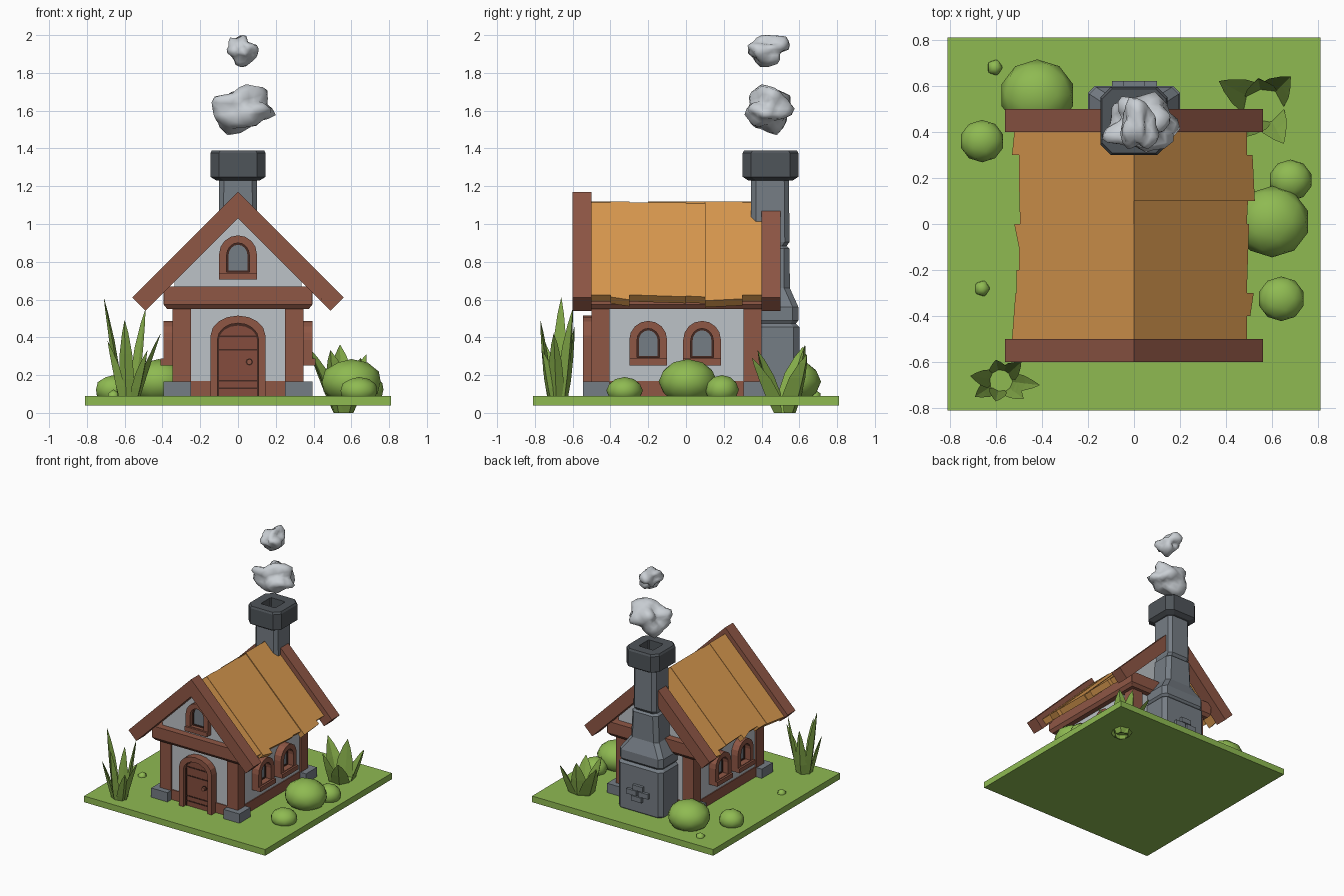
import bpy, bmesh, math
from mathutils import Vector, noise

if "Cube" in bpy.data.objects:
    bpy.data.objects.remove(bpy.data.objects["Cube"], do_unlink=True)


def material(name, *srgb):
    col = [((c + 0.055) / 1.055) ** 2.4 for c in srgb] + [1]
    m = bpy.data.materials.new(name)
    m.use_nodes = True
    m.diffuse_color = col
    m.node_tree.nodes["Principled BSDF"].inputs["Base Color"].default_value = col
    return m


WALL = material("pale plaster", 0.74, 0.76, 0.78)
WOOD = material("red brown wood", 0.56, 0.34, 0.27)
DOOR = material("door wood", 0.52, 0.30, 0.24)
DARK = material("dark seam", 0.27, 0.16, 0.13)
ROOF = material("orange planks", 0.85, 0.60, 0.31)
STONE = material("slate stone", 0.46, 0.49, 0.52)
SOOT = material("sooty stone", 0.31, 0.33, 0.35)
SMOKE = material("smoke grey", 0.79, 0.81, 0.83)
GRASS = material("grass green", 0.56, 0.73, 0.32)
LEAF = material("leaf green", 0.51, 0.66, 0.28)


def finish(name, bm, mat, turn=0):
    bmesh.ops.recalc_face_normals(bm, faces=bm.faces)
    mesh = bpy.data.meshes.new(name)
    bm.to_mesh(mesh)
    bm.free()
    mesh.materials.append(mat)
    ob = bpy.data.objects.new(name, mesh)
    ob.rotation_euler.z = math.radians(turn)
    bpy.context.collection.objects.link(ob)
    return ob


def skin(bm, loops, wrap=False):
    """Bridge closed loops of points; cap the ends or join last to first."""
    rings = [[bm.verts.new(p) for p in lp] for lp in loops]
    pairs = list(zip(rings, rings[1:] + rings[:1]))
    for a, b in pairs if wrap else pairs[:-1]:
        for i in range(len(a)):
            j = (i + 1) % len(a)
            bm.faces.new((a[i], a[j], b[j], b[i]))
    if not wrap:
        bm.faces.new(rings[0])
        bm.faces.new(rings[-1])


def loft(name, loops, mat, wrap=False, turn=0):
    bm = bmesh.new()
    skin(bm, loops, wrap)
    return finish(name, bm, mat, turn)


def prism(name, pts, y0, y1, mat, turn=0):
    return loft(name, [[(x, y, z) for x, z in pts] for y in (y0, y1)], mat, turn=turn)


def box(name, x0, x1, y0, y1, z0, z1, mat, turn=0):
    return prism(name, [(x0, z0), (x1, z0), (x1, z1), (x0, z1)], y0, y1, mat, turn)


def arch(w, z0, spring, top, n=8):
    arc = [(w * math.cos(math.pi * i / n), spring + (top - spring) * math.sin(math.pi * i / n))
           for i in range(n + 1)]
    return [(w, z0)] + arc + [(-w, z0)]


def arch_frame(name, outer, inner, u, back, front, turn=0):
    loops = [[(u + x, -d, z) for x, z in pts]
             for pts, d in ((outer, back), (outer, front), (inner, front), (inner, back))]
    loft(name, loops, WOOD, wrap=True, turn=turn)


# Ground and house body
box("ground", -0.81, 0.81, -0.81, 0.81, 0.04, 0.09, GRASS)
prism("walls", [(-0.335, 0.08), (0.335, 0.08), (0.335, 0.7), (0, 1.035), (-0.335, 0.7)],
      -0.485, 0.385, WALL)
box("baseboard", -0.342, 0.342, -0.492, 0.392, 0.08, 0.17, WOOD)


def rect(hx, y0, y1, z, c):
    """Rectangle with cut corners at height z."""
    return [(hx, y0 + c, z), (hx, y1 - c, z), (hx - c, y1, z), (-hx + c, y1, z),
            (-hx, y1 - c, z), (-hx, y0 + c, z), (-hx + c, y0, z), (hx - c, y0, z)]


loft("wall_plate", [rect(0.375, -0.52, 0.425, 0.55, 0.002), rect(0.395, -0.54, 0.445, 0.575, 0.002),
                    rect(0.395, -0.54, 0.445, 0.668, 0.002)], WOOD)

# Corner posts on foundation stones
for side, sx in (("left", 1), ("right", -1)):
    for end, y, sy in (("front", -0.5, 1), ("back", 0.4, -1)):
        xs = sorted((sx * 0.25, sx * 0.348))
        ys = sorted((y, y + sy * 0.095))
        box(f"{end}_{side}_post", *xs, *ys, 0.09, 0.56, WOOD)
        xs = sorted((sx * 0.25, sx * 0.395))
        ys = sorted((y - sy * 0.045, y + sy * 0.095))
        box(f"{end}_{side}_foundation_stone", *xs, *ys, 0.06, 0.165, STONE)

# Gable beams
chevron = [(0, 1.17), (0.56, 0.61), (0.49, 0.54), (0, 1.03), (-0.49, 0.54), (-0.56, 0.61)]
prism("front_gable_beam", chevron, -0.6, -0.5, WOOD)
prism("back_gable_beam", chevron, 0.4, 0.5, WOOD)

# Roof planks: start y, end y, reach at each end, lift
planks = {
    1: [(-0.5, -0.4, 0.49, 0.49, 0), (-0.4, -0.3, 0.505, 0.52, 0.004), (-0.3, 0, 0.49, 0.5, 0),
        (0, 0.1, 0.49, 0.495, -0.006), (0.1, 0.3, 0.525, 0.515, 0.004), (0.3, 0.4, 0.49, 0.49, 0)],
    -1: [(-0.5, -0.3, 0.53, 0.515, 0.004), (-0.3, -0.2, 0.51, 0.51, 0), (-0.2, -0.1, 0.5, 0.5, 0.004),
         (-0.1, 0, 0.5, 0.52, 0.004), (0, 0.2, 0.495, 0.5, 0.004), (0.2, 0.3, 0.5, 0.5, 0),
         (0.3, 0.4, 0.53, 0.52, 0.004)]}
for s, rows in planks.items():
    for k, (y0, y1, e0, e1, lift) in enumerate(rows):
        top = 1.115 + lift
        loops = [[(0, y, top), (s * e, y, top - e), (s * (e - 0.035), y, top - e - 0.035),
                  (0, y, top - 0.07)] for y, e in ((y0, e0), (y1, e1))]
        loft(f"roof_plank_{'left' if s > 0 else 'right'}_{k + 1}", loops, ROOF)


# Windows
def window(name, u, z, wall, front, turn=0):
    arch_frame(name + "_frame", arch(0.1, z, z + 0.135, z + 0.235),
               arch(0.06, z + 0.04, z + 0.13, z + 0.195), u, wall - 0.02, front, turn)
    pane = [(u + x, h) for x, h in arch(0.065, z + 0.035, z + 0.13, z + 0.2)]
    prism(name + "_pane", pane, -wall - 0.006, -wall + 0.01, STONE, turn)
    rim = arch(0.062, z + 0.038, z + 0.13, z + 0.197)
    slot = arch(0.05, z + 0.05, z + 0.13, z + 0.185)
    loops = [[(u + x, -d, h) for x, h in p] for p, d in
             ((rim, wall), (rim, wall + 0.012), (slot, wall + 0.012), (slot, wall))]
    loft(name + "_inner_rim", loops, DARK, wrap=True, turn=turn)
    box(name + "_sill", u - 0.1, u + 0.1, -front - 0.015, -wall, z, z + 0.035, WOOD, turn)


window("attic_window", 0, 0.705, 0.485, 0.525)
for side, s in (("left", 1), ("right", -1)):
    for label, y in (("front", -0.2), ("back", 0.085)):
        window(f"{side}_{label}_window", s * y, 0.252, 0.335, 0.395, 90 * s)

# Door with plank seams and knob
arch_frame("door_frame", arch(0.145, 0.05, 0.41, 0.515), arch(0.108, 0.08, 0.39, 0.475), 0, 0.47, 0.545)
prism("door", arch(0.112, 0.08, 0.39, 0.48), -0.51, -0.48, DOOR)
rim, slot = arch(0.11, 0.07, 0.39, 0.478), arch(0.1, 0.08, 0.39, 0.462)
loft("door_gap", [[(x, -d, z) for x, z in p] for p, d in
                  ((rim, 0.5), (rim, 0.514), (slot, 0.514), (slot, 0.5))], DARK, wrap=True)
for k, z in enumerate((0.13, 0.17, 0.335, 0.405)):
    box(f"door_seam_{k + 1}", -0.104, 0.104, -0.514, -0.506, z - 0.004, z + 0.004, DARK)
for name, r, y, mat in (("knob_plate", 0.02, -0.516, DARK), ("door_knob", 0.015, -0.535, WOOD)):
    ring = [(0.06 + r * math.cos(i * math.pi / 4), 0.27 + r * math.sin(i * math.pi / 4)) for i in range(8)]
    prism(name, ring, y, -0.505, mat)

# Chimney, with a hollow cap
loft("chimney_base", [rect(0.185, 0.36, 0.585, 0.07, 0.03), rect(0.2, 0.36, 0.6, 0.1, 0.03),
                      rect(0.2, 0.36, 0.6, 0.455, 0.03), rect(0.18, 0.36, 0.58, 0.475, 0.03)], STONE)
loft("chimney_shoulder", [rect(0.18, 0.36, 0.58, 0.47, 0.03), rect(0.195, 0.36, 0.595, 0.49, 0.03),
                          rect(0.195, 0.36, 0.595, 0.56, 0.03), rect(0.125, 0.345, 0.55, 0.66, 0.03),
                          rect(0.115, 0.345, 0.548, 0.87, 0.03), rect(0.095, 0.345, 0.53, 0.885, 0.025)], STONE)
loft("chimney_neck", [rect(0.095, 0.345, 0.53, 0.88, 0.025), rect(0.102, 0.345, 0.548, 0.905, 0.025),
                      rect(0.1, 0.345, 0.545, 1.24, 0.025)], STONE)
loft("chimney_cap", [rect(0.115, 0.33, 0.565, 1.23, 0.04), rect(0.146, 0.3, 0.595, 1.25, 0.045),
                     rect(0.146, 0.3, 0.595, 1.375, 0.045), rect(0.138, 0.308, 0.587, 1.39, 0.045),
                     rect(0.065, 0.383, 0.512, 1.39, 0.008), rect(0.065, 0.383, 0.512, 1.27, 0.008)], SOOT)
for k, (x, z) in enumerate(((0, 0.295), (-0.05, 0.25), (0.055, 0.25), (0.01, 0.205))):
    box(f"chimney_brick_{k + 1}", x - 0.045, x + 0.045, 0.59, 0.622, z - 0.02, z + 0.02, STONE)


# Rounded bushes and smoke puffs
def ball(name, lo, hi, sub, mat, lumps=0):
    bm = bmesh.new()
    bmesh.ops.create_icosphere(bm, subdivisions=sub, radius=1)
    for v in bm.verts:
        v.co *= 1 + lumps * noise.noise(v.co * 1.4 + Vector(lo) * 7)
    for a in range(3):
        low = min(v.co[a] for v in bm.verts)
        span = max(v.co[a] for v in bm.verts) - low
        for v in bm.verts:
            v.co[a] = lo[a] + (v.co[a] - low) / span * (hi[a] - lo[a])
    for f in bm.faces:
        f.smooth = True
    finish(name, bm, mat)


bushes = [(0.6, 0.01, 0.155, 0.285), (0.68, 0.19, 0.09, 0.2), (0.64, -0.325, 0.097, 0.19),
          (-0.42, 0.56, 0.155, 0.285), (-0.66, 0.36, 0.092, 0.2),
          (-0.605, 0.68, 0.033, 0.125), (-0.66, -0.28, 0.033, 0.125)]
for k, (x, y, r, top) in enumerate(bushes):
    ball(f"bush_{k + 1}", (x - r, y - r, 0.045), (x + r, y + r, top), 2 if r > 0.05 else 1, GRASS)
ball("large_smoke_puff", (-0.14, 0.31, 1.47), (0.2, 0.575, 1.74), 3, SMOKE, 0.6)
ball("small_smoke_puff", (-0.06, 0.325, 1.83), (0.11, 0.55, 2.0), 3, SMOKE, 0.6)


# Leafy plants: each leaf is a folded blade bending outward to its tip
def plant(name, x, y, z, width, tips):
    bm = bmesh.new()
    for dx, dy, height in tips:
        out = Vector((dx, dy, 0)).normalized()
        side = Vector((-out.y, out.x, 0))
        reach = math.hypot(dx, dy)
        loops = []
        for t, w in ((0, 0.5), (0.3, 0.95), (0.6, 0.8), (0.85, 0.4), (1, 0.02)):
            c = Vector((x, y, z + (height - z) * t)) + out * (0.035 + (reach - 0.035) * t ** 1.5)
            w *= width
            loops.append([c - side * w / 2, c + out * w * 0.15, c + side * w / 2, c + out * w * 0.35])
        skin(bm, loops)
    finish(name, bm, LEAF)


plant("tall_front_plant", -0.58, -0.68, 0.045, 0.085,
      [(-0.13, 0.02, 0.61), (0.09, 0.08, 0.55), (0.17, -0.02, 0.42), (-0.02, -0.09, 0.49),
       (-0.11, -0.07, 0.38), (0.1, -0.08, 0.33), (-0.02, 0.09, 0.46)])
plant("broad_back_plant", 0.56, 0.52, 0.0, 0.15,
      [(-0.19, 0.1, 0.35), (0.12, 0.12, 0.31), (0.09, -0.17, 0.29), (-0.07, -0.14, 0.33), (-0.02, 0.11, 0.36)])
